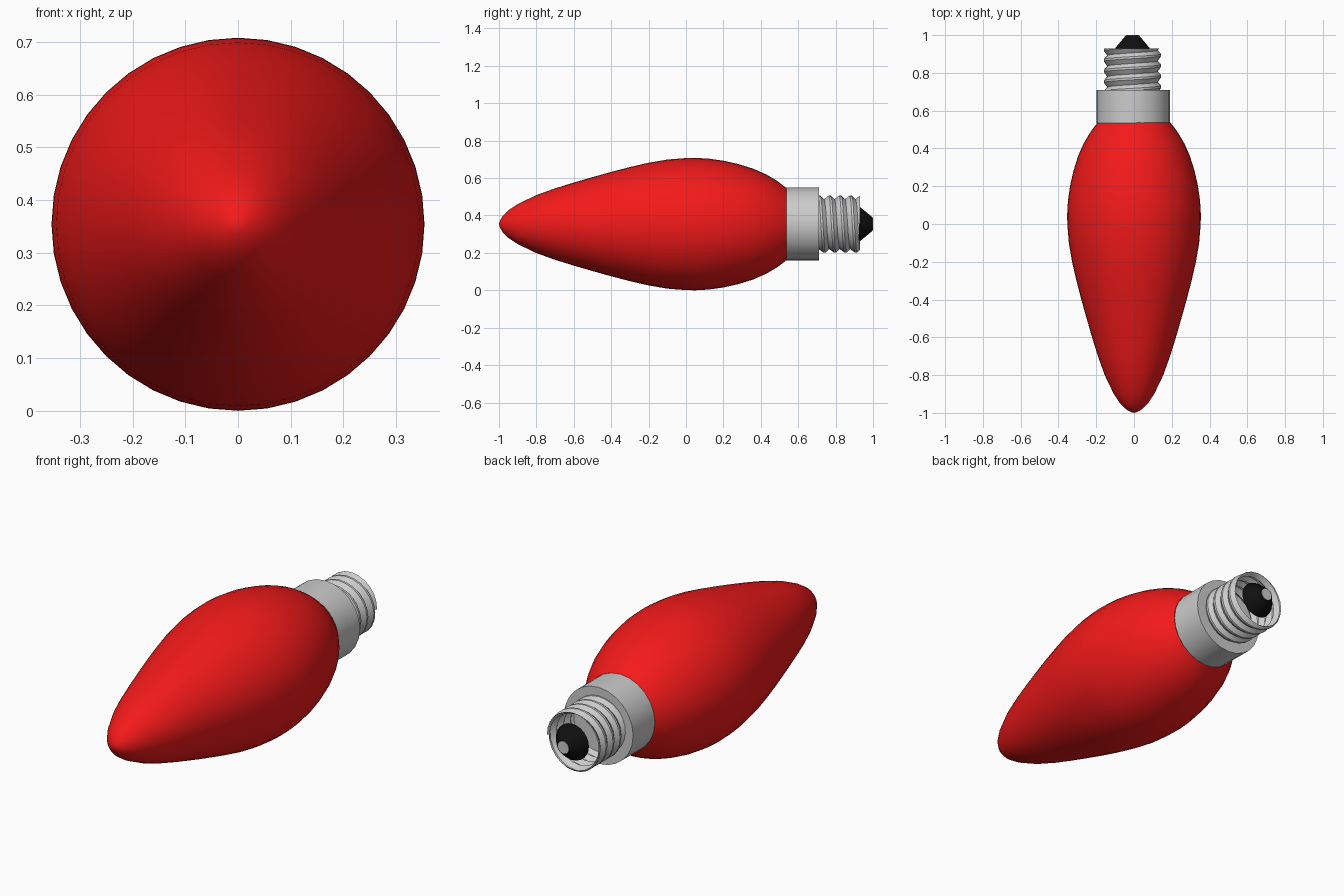
import bpy, bmesh, math

if "Cube" in bpy.data.objects:
    bpy.data.objects.remove(bpy.data.objects["Cube"])

CZ = 0.354  # height of the bulb axis


def finish(name, bm, color=None, angle=30, cx=0.0):
    bmesh.ops.recalc_face_normals(bm, faces=bm.faces)
    me = bpy.data.meshes.new(name)
    bm.to_mesh(me)
    bm.free()
    ob = bpy.data.objects.new(name, me)
    bpy.context.collection.objects.link(ob)
    ob.location = (cx, 0, CZ)
    if color:
        mat = bpy.data.materials.new(name + "_color")
        mat.diffuse_color = color
        mat.use_nodes = True
        mat.node_tree.nodes["Principled BSDF"].inputs["Base Color"].default_value = mat.diffuse_color
        me.materials.append(mat)
    bpy.ops.object.select_all(action='DESELECT')
    ob.select_set(True)
    bpy.context.view_layer.objects.active = ob
    bpy.ops.object.shade_smooth_by_angle(angle=math.radians(angle))
    return ob


def lathe(name, profile, sides, **kw):
    """Revolve (y, radius) points around the y axis; radius 0 makes a pole."""
    bm = bmesh.new()
    rings = []
    for y, r in profile:
        if r == 0:
            rings.append([bm.verts.new((0, y, 0))] * sides)
        else:
            rings.append([bm.verts.new((r * math.cos(math.tau * i / sides), y,
                                        r * math.sin(math.tau * i / sides)))
                          for i in range(sides)])
    for a, b in zip(rings, rings[1:]):
        for i in range(sides):
            j = (i + 1) % sides
            bm.faces.new(list(dict.fromkeys((a[i], a[j], b[j], b[i]))))
    for ring in (rings[0], rings[-1]):
        if len(set(ring)) > 1:
            bm.faces.new(ring)
    return finish(name, bm, **kw)


# Glass bulb
lathe("glass_bulb", [
    (-1.0, 0), (-0.995, 0.018), (-0.98, 0.044), (-0.95, 0.074), (-0.9, 0.107),
    (-0.8, 0.155), (-0.7, 0.191), (-0.6, 0.222), (-0.5, 0.251), (-0.4, 0.279),
    (-0.3, 0.305), (-0.2, 0.328), (-0.1, 0.345), (0, 0.353), (0.05, 0.354),
    (0.12, 0.350), (0.2, 0.339), (0.28, 0.321), (0.36, 0.296), (0.43, 0.265),
    (0.49, 0.229), (0.537, 0.193)], 40, color=(0.9, 0.01, 0.01, 1), angle=40)

# Metal collar
lathe("collar", [(0.535, 0.195), (0.71, 0.195)], 24, cx=-0.004)

# Screw thread: a helical strip trimmed flat at the end
PITCH, N, TURNS, START, END = 0.056, 24, 6, 0.64, 0.93
SECTION = [(0.0, 0.134), (0.45, 0.152), (0.65, 0.152)]  # (part of pitch, radius)
bm = bmesh.new()
cols = []
for i in range(N * TURNS + 1):
    t = -math.tau * i / N
    cols.append([bm.verts.new((r * math.cos(t), START + PITCH * (i / N + f),
                               r * math.sin(t))) for f, r in SECTION])
for i in range(N * (TURNS - 1)):
    a = cols[i] + [cols[i + N][0]]
    b = cols[i + 1] + [cols[i + 1 + N][0]]
    for k in range(len(SECTION)):
        bm.faces.new((a[k], a[k + 1], b[k + 1], b[k]))
bmesh.ops.delete(bm, geom=[v for v in bm.verts if not v.link_faces], context='VERTS')
for y, n in ((END, 1), (0.70, -1)):
    cut = bmesh.ops.bisect_plane(bm, geom=bm.verts[:] + bm.edges[:] + bm.faces[:],
                                 plane_co=(0, y, 0), plane_no=(0, n, 0), clear_outer=True)
    edges = [e for e in cut["geom_cut"] if isinstance(e, bmesh.types.BMEdge) and e.is_boundary]
    bmesh.ops.edgeloop_fill(bm, edges=edges)
finish("screw_thread", bm, angle=20, cx=-0.008)

# Black insulator and metal contact
lathe("insulator", [(0.925, 0.092), (0.935, 0.088), (0.995, 0.038), (0.998, 0.034)], 24,
      color=(0.005, 0.005, 0.005, 1), cx=-0.008)
lathe("contact", [(0.99, 0.033), (1.0, 0.031)], 16, cx=-0.008)
